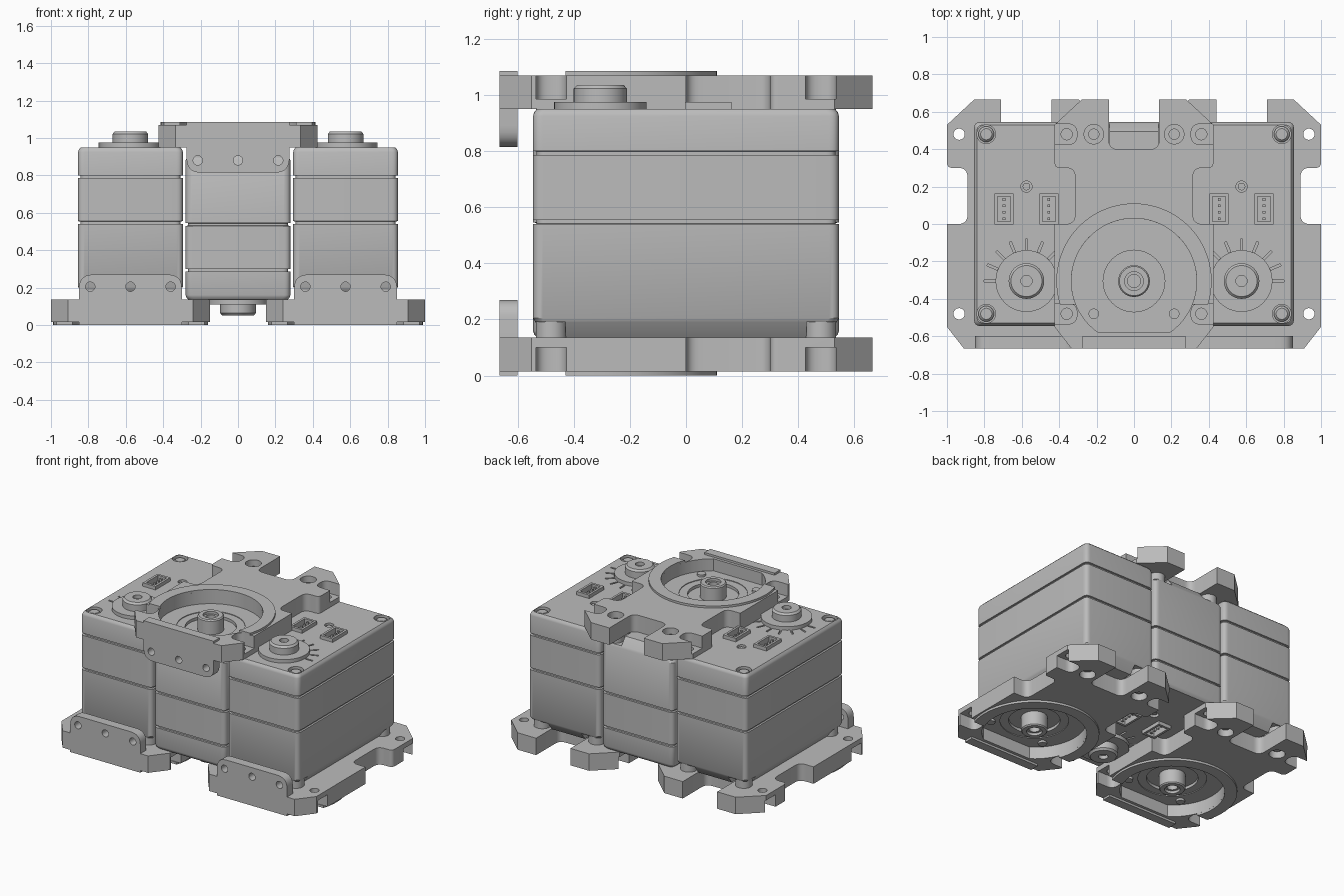
import bpy, bmesh
from math import sin, cos, pi, asin
from mathutils import Matrix, Vector

if "Cube" in bpy.data.objects:
    bpy.data.objects.remove(bpy.data.objects["Cube"], do_unlink=True)

GREY = (0.5, 0.5, 0.5, 1)
mat = bpy.data.materials.new("light grey")
mat.use_nodes = True
mat.diffuse_color = GREY
mat.node_tree.nodes["Principled BSDF"].inputs["Base Color"].default_value = GREY

AXIS_Y = -0.305      # output shaft position
HOLE_X, HOLE_Y = 0.215, 0.48
TOP = 0.95
HEIGHT = 1.085
parts = []


def make(name, bm, keep=True):
    bmesh.ops.recalc_face_normals(bm, faces=bm.faces)
    me = bpy.data.meshes.new(name)
    bm.to_mesh(me)
    bm.free()
    me.materials.append(mat)
    ob = bpy.data.objects.new(name, me)
    bpy.context.collection.objects.link(ob)
    if keep:
        parts.append(ob)
    return ob


def rounded(pts, seg=6):
    """Turn (x, y, radius) corners into rounded corners."""
    out = []
    for i, p in enumerate(pts):
        c = Vector(p[:2])
        if len(p) < 3:
            out.append(c)
            continue
        a = Vector(pts[i - 1][:2]) - c
        b = Vector(pts[(i + 1) % len(pts)][:2]) - c
        a, b = c + a.normalized() * p[2], c + b.normalized() * p[2]
        for k in range(seg + 1):
            t = k / seg
            out.append(a * (1 - t) ** 2 + c * 2 * t * (1 - t) + b * t * t)
    return out


def loft(name, layers, keep=True, matrix=None):
    """Join equal-length outlines, each given as (points, z)."""
    bm = bmesh.new()
    rings = [[bm.verts.new((p[0], p[1], z)) for p in pts] for pts, z in layers]
    n = len(rings[0])
    for lo, hi in zip(rings, rings[1:]):
        for i in range(n):
            j = (i + 1) % n
            bm.faces.new((lo[i], lo[j], hi[j], hi[i]))
    bm.faces.new(rings[0][::-1])
    bm.faces.new(rings[-1])
    if matrix:
        bm.transform(matrix)
    return make(name, bm, keep)


def prism(name, pts, z0, z1, keep=True, matrix=None):
    pts = rounded(pts)
    return loft(name, [(pts, z0), (pts, z1)], keep, matrix)


def rect(hx, hy, x=0, y=0, *r):
    return [(x - hx, y - hy, *r), (x + hx, y - hy, *r), (x + hx, y + hy, *r), (x - hx, y + hy, *r)]


def arc(r, a0, a1, n=48):
    return [(r * cos(a0 + (a1 - a0) * k / n), AXIS_Y + r * sin(a0 + (a1 - a0) * k / n))
            for k in range(n + 1)]


def turned(name, profile, x, y, keep=True, n=32):
    """Stack of circles (radius, z) round a vertical axis."""
    ring = [(cos(2 * pi * k / n), sin(2 * pi * k / n)) for k in range(n)]
    return loft(name, [([(x + r * c, y + r * s) for c, s in ring], z) for r, z in profile], keep)


def cut(target, *cutters):
    for c in cutters:
        m = target.modifiers.new("cut", "BOOLEAN")
        m.operation, m.solver, m.object = "DIFFERENCE", "EXACT", c
        bpy.context.view_layer.objects.active = target
        bpy.ops.object.modifier_apply(modifier=m.name)
    for c in cutters:
        bpy.data.objects.remove(c, do_unlink=True)


def drill(x, y, r, z0, z1):
    return turned("cutter", [(r, z0), (r, z1)], x, y, False)


CORNERS = [(sx, sy) for sx in (-1, 1) for sy in (-1, 1)]

# Motor body with seams, soft top edge and tapered foot
steps = [(0.05, 0.136), (0.008, 0.19), (0, 0.205), (0, 0.54), (0.012, 0.541), (0.012, 0.554),
         (0, 0.555), (0, 0.785), (0.012, 0.786), (0.012, 0.799), (0, 0.8), (0, 0.925),
         (0.004, 0.938), (0.015, TOP)]
body = loft("motor_body", [(rounded(rect(0.28 - i, 0.545 - i, 0, 0, 0.035)), z) for i, z in steps])
for sx, sy in CORNERS:
    cut(body, prism("cutter", rect(0.1, 0.1, sx * 0.23, sy * 0.53), 0.1, 0.19, False),
        drill(sx * HOLE_X, sy * HOLE_Y, 0.05, 0.915, 1))
    turned("corner_screw", [(0.042, 0.9), (0.042, 0.93), (0.03, 0.942)], sx * HOLE_X, sy * HOLE_Y)
    turned("spacer_post", [(0.055, 0.12), (0.055, 0.2)], sx * HOLE_X, sy * HOLE_Y)
cut(body, drill(0, 0.2, 0.03, 0.91, 1))
turned("small_pin", [(0.02, 0.9), (0.02, 0.94)], 0, 0.2)

# Angle marks fanned round the output disc
for k in range(9):
    turn = Matrix.Translation((0, AXIS_Y, 0)) @ Matrix.Rotation(k * pi / 8, 4, "Z")
    cut(body, prism("cutter", rect(0.03, 0.006, 0.196, 0), 0.935, 1, False, turn))

# Cable sockets with four pins each
for sx in (-1, 1):
    x, y = sx * 0.12, 0.08
    shell = prism("cable_socket", rect(0.05, 0.083, x, y), 0.93, 0.975)
    for ob in (shell, body):
        cut(ob, prism("cutter", rect(0.034, 0.066, x, y), 0.9, 1, False))
    for k in range(4):
        prism("socket_pin", rect(0.007, 0.007, x, y + (k - 1.5) * 0.034), 0.89, 0.965)

# Output shaft on the top
turned("output_shaft", [(0.165, 0.945), (0.165, 0.975), (0.095, 0.975), (0.095, 1.022), (0.083, 1.035),
                        (0.03, 1.035), (0.03, 1.01)], 0, AXIS_Y, n=48)

# Mounting plate: mirrored half outline
half = [(0.135, 0.4, 0.05), (0.135, 0.665), (0.28, 0.665), (0.425, 0.53), (0.425, 0.3, 0.03),
        (0.315, 0.3, 0.05), (0.315, 0, 0.05), (0.425, 0), (0.425, -0.55), (0.335, -0.665)]
plate = prism("mounting_plate", half + [(-p[0], *p[1:]) for p in reversed(half)], 0.015, 0.135)
a = asin(0.275 / 0.335)
cut(plate, prism("cutter", arc(0.335, -a, pi + a), -0.1, 0.1, False),
    drill(0, AXIS_Y, 0.22, 0, 0.105), drill(0, AXIS_Y, 0.165, 0, 0.125))
for sx, sy in CORNERS:
    y = sy * HOLE_Y
    slot = [(sx * 0.305, y - 0.055, 0.05), (sx * 0.5, y - 0.055), (sx * 0.5, y + 0.055),
            (sx * 0.305, y + 0.055, 0.05)]
    cut(plate, prism("cutter", slot, -0.1, 0.1, False), drill(sx * 0.36, y, 0.03, 0, 0.2))
for sx in (-1, 1):
    cut(plate, drill(sx * HOLE_X, HOLE_Y, 0.052, 0, 0.08))
    turned("rear_screw", [(0.03, 0.05), (0.03, 0.09)], sx * HOLE_X, HOLE_Y)
    turned("front_screw", [(0.028, 0.085), (0.028, 0.11)], sx * HOLE_X, -HOLE_Y)

# Raised rim round the recess
outer, inner = asin(0.125 / 0.415), asin(0.125 / 0.335)
prism("recess_rim", arc(0.415, -outer, pi + outer) + arc(0.335, pi + inner, -inner), 0, 0.016)

# Hollow bearing hub in the recess
turned("bearing_hub", [(0.085, 0.13), (0.085, 0.03), (0.078, 0.022), (0.05, 0.022), (0.05, 0.04),
                       (0.035, 0.04), (0.035, 0.1)], 0, AXIS_Y)

# Upright front tab with three holes
upright = Matrix.Rotation(pi / 2, 4, "X")
tab = prism("front_tab", [(-0.275, 0), (0.275, 0), (0.275, 0.27, 0.075), (-0.275, 0.27, 0.075)],
            0.6, 0.665, True, upright)
for x in (-HOLE_X, 0, HOLE_X):
    hole = drill(x, 0.205, 0.025, 0.5, 0.8)
    hole.data.transform(upright)
    cut(tab, hole)

# Shade, then place three units; the middle one hangs upside down
bpy.ops.object.select_all(action="DESELECT")
for ob in parts:
    ob.select_set(True)
bpy.context.view_layer.objects.active = body
bpy.ops.object.shade_smooth_by_angle(angle=pi / 6)
flip = Matrix.Translation((0, 0, HEIGHT)) @ Matrix.Rotation(pi, 4, "Y")
places = {"right": Matrix.Translation((-0.575, 0, 0)), "left": Matrix.Translation((0.575, 0, 0)),
          "middle": flip}
for ob in parts:
    base = ob.name
    for side, matrix in places.items():
        unit = ob if side == "middle" else ob.copy()
        if unit is not ob:
            bpy.context.collection.objects.link(unit)
        unit.name = side + "_" + base
        unit.matrix_world = matrix
